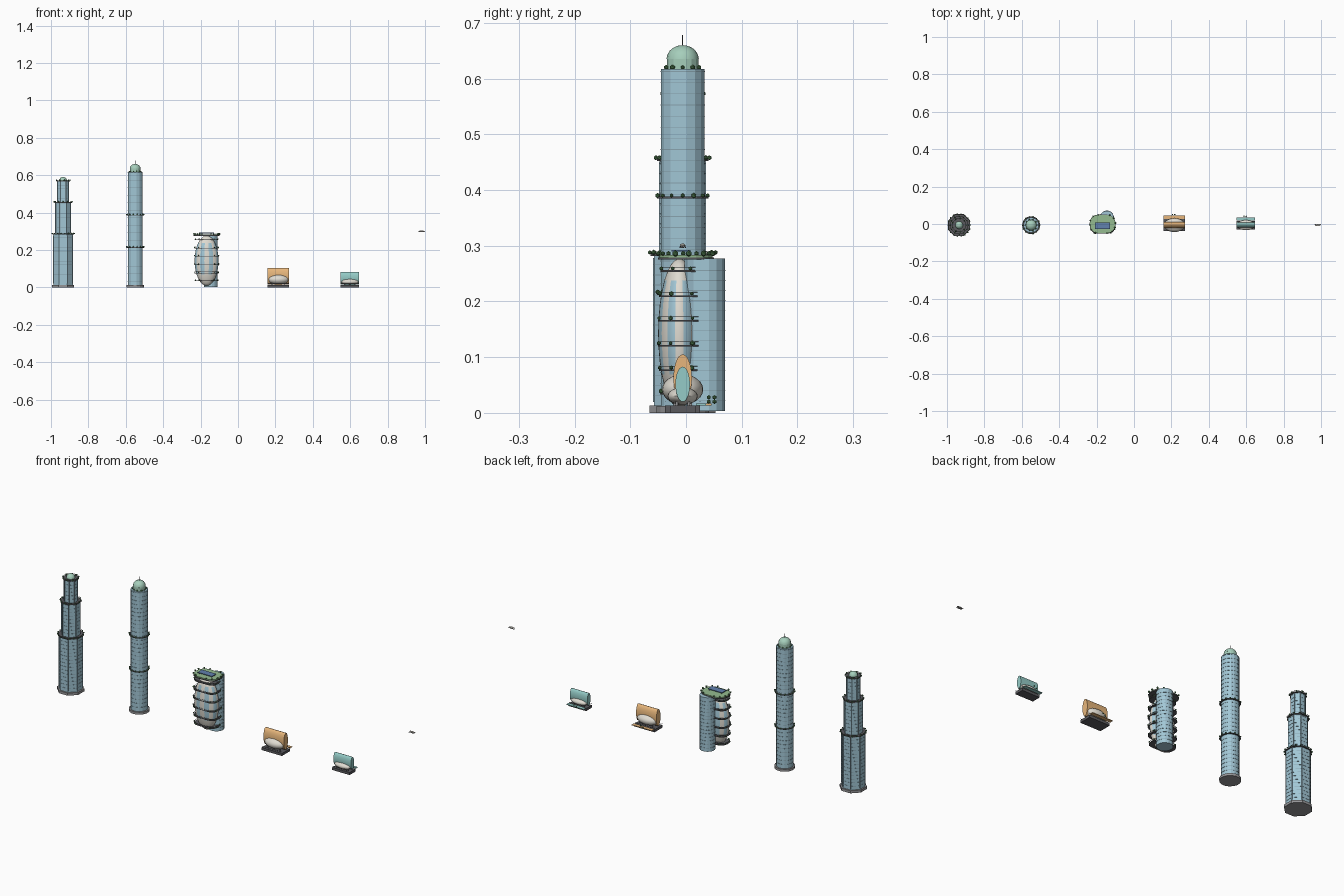
import bpy, bmesh, math, random
from mathutils import Matrix, Vector

if "Cube" in bpy.data.objects:
    bpy.data.objects.remove(bpy.data.objects["Cube"])
random.seed(4)
Y0 = -0.006


def material(name, r, g, b):
    m = bpy.data.materials.new(name)
    m.diffuse_color = (r, g, b, 1)
    m.use_nodes = True
    m.node_tree.nodes["Principled BSDF"].inputs["Base Color"].default_value = m.diffuse_color
    return m


GLASS = material("glass", .36, .57, .67)
TRIM = material("trim", .25, .37, .43)
DARK = material("dark", .10, .10, .11)
STONE = material("stone", .30, .30, .31)
CREAM = material("cream", .74, .71, .64)
LEAF = material("leaf", .08, .20, .08)
LAWN = material("lawn", .30, .50, .28)
DOME = material("dome", .38, .62, .50)
ORANGE = material("orange", .80, .47, .20)
TEAL = material("teal", .30, .60, .57)
SOLAR = material("solar", .12, .22, .42)


def finish(name, bm, *mats):
    bmesh.ops.recalc_face_normals(bm, faces=bm.faces)
    me = bpy.data.meshes.new(name)
    bm.to_mesh(me)
    bm.free()
    for m in mats:
        me.materials.append(m)
    ob = bpy.data.objects.new(name, me)
    bpy.context.collection.objects.link(ob)
    return ob


def ngon(cx, cy, r, n):
    return [(cx + r * math.cos(2 * math.pi * (i + .5) / n),
             cy + r * math.sin(2 * math.pi * (i + .5) / n)) for i in range(n)]


def rrect(cx, cy, hx, hy, r, k=5):
    pts = []
    for q, (sx, sy) in enumerate([(1, 1), (-1, 1), (-1, -1), (1, -1)]):
        for i in range(k + 1):
            a = math.pi / 2 * (q + i / k)
            pts.append((cx + sx * (hx - r) + r * math.cos(a),
                        cy + sy * (hy - r) + r * math.sin(a)))
    return pts


def prisms(name, items, mat):
    # each item: outline, bottom, top
    bm = bmesh.new()
    for pts, z0, z1 in items:
        f = bm.faces.new([bm.verts.new((x, y, z0)) for x, y in pts])
        g = bmesh.ops.extrude_face_region(bm, geom=[f], use_keep_orig=True)
        for v in g["geom"]:
            if isinstance(v, bmesh.types.BMVert):
                v.co.z = z1
    return finish(name, bm, mat)


def rings(name, items, mat):
    # each item: outer outline, inner outline, bottom, top
    bm = bmesh.new()
    for out, inn, z0, z1 in items:
        loops = [[bm.verts.new((x, y, z)) for x, y in p]
                 for p, z in ((out, z0), (out, z1), (inn, z1), (inn, z0))]
        n = len(out)
        for a in range(4):
            A, B = loops[a], loops[(a + 1) % 4]
            for i in range(n):
                j = (i + 1) % n
                bm.faces.new((A[i], A[j], B[j], B[i]))
    return finish(name, bm, mat)


def boxes(name, items, mat):
    bm = bmesh.new()
    for c, s in items:
        bmesh.ops.create_cube(bm, size=1, matrix=Matrix.Translation(c) @ Matrix.Diagonal((*s, 1)))
    return finish(name, bm, mat)


def balls(name, items, mat):
    bm = bmesh.new()
    for p, r in items:
        bmesh.ops.create_icosphere(bm, subdivisions=1, radius=r, matrix=Matrix.Translation(p))
    return finish(name, bm, mat)


def ellipsoid(name, c, s, mat, u=24, v=12, cut=False):
    bm = bmesh.new()
    bmesh.ops.create_uvsphere(bm, u_segments=u, v_segments=v, radius=1,
                              matrix=Matrix.Translation(c) @ Matrix.Diagonal((*s, 1)))
    if cut:
        bmesh.ops.bisect_plane(bm, geom=bm.verts[:] + bm.edges[:] + bm.faces[:],
                               plane_co=c, plane_no=(0, 0, -1), clear_outer=True)
    return finish(name, bm, mat)


def tree_ring(name, cx, cy, r, z, n):
    balls(name, [((cx + r * math.cos(2 * math.pi * i / n), cy + r * math.sin(2 * math.pi * i / n), z),
                  random.uniform(.0035, .005)) for i in range(n)], LEAF)


def floors(name, cx, cy, r, n, z0, z1, step):
    k = int((z1 - z0) / step)
    prisms(name, [(ngon(cx, cy, r + .001, n), z0 + i * step, z0 + i * step + .0012)
                  for i in range(1, k + 1)], TRIM)


# Stepped tower with planted terraces
AX = -.935
prisms("stepped_tower_base", [(ngon(AX, Y0, .064, 8), 0, .013)], STONE)
for i, (r, z0, z1) in enumerate([(.056, .013, .285), (.044, .285, .455), (.033, .455, .57)]):
    prisms(f"stepped_tower_body_{i}", [(ngon(AX, Y0, r, 8), z0, z1)], GLASS)
    floors(f"stepped_tower_floors_{i}", AX, Y0, r, 8, z0, z1 - .005, .018)
    boxes(f"stepped_tower_fins_{i}",
          [((x, y, (z0 + z1) / 2), (.003, .003, (z1 - z0) * .95)) for x, y in ngon(AX, Y0, r, 8)], TRIM)
    prisms(f"stepped_tower_terrace_{i}", [(ngon(AX, Y0, r + .006, 8), z1 - .003, z1 + .001)], DARK)
    rings(f"stepped_tower_rail_{i}", [(ngon(AX, Y0, r + .006, 8), ngon(AX, Y0, r + .005, 8), z1 + .004, z1 + .005)], DARK)
    tree_ring(f"stepped_tower_trees_{i}", AX, Y0, r + .004, z1 + .003, (18, 12, 9)[i])
ellipsoid("stepped_tower_dome", (AX, Y0, .57), (.021, .021, .021), DOME, 16, 8, True)

# Slim round tower with dome and mast
BX = -.55
prisms("round_tower_base", [(ngon(BX, Y0, .048, 16), 0, .012)], STONE)
prisms("round_tower_body", [(ngon(BX, Y0, .04, 16), .012, .617)], GLASS)
floors("round_tower_floors", BX, Y0, .04, 16, .012, .617, .02)
for i, z in enumerate((.215, .388)):
    prisms(f"round_tower_terrace_{i}", [(ngon(BX, Y0, .047, 16), z - .003, z)], DARK)
    tree_ring(f"round_tower_trees_{i}", BX, Y0, .046, z + .002, 14)
prisms("round_tower_drum", [(ngon(BX, Y0, .029, 16), .617, .635)], DOME)
ellipsoid("round_tower_dome", (BX, Y0, .635), (.029, .029, .025), DOME, 16, 10, True)
tree_ring("round_tower_roof_trees", BX, Y0, .031, .62, 10)
prisms("round_tower_mast", [(ngon(BX, Y0, .0008, 6), .655, .678)], DARK)

# Balcony block: bulging shell, glass cylinder behind, slabs and roof garden
CX, CY = -.168, -.012
bm = bmesh.new()
bmesh.ops.create_uvsphere(bm, u_segments=32, v_segments=16, radius=1)
for v in bm.verts:
    v.co = Vector((CX + .064 * v.co.x, CY + .038 * v.co.y, .143 + .134 * v.co.z))
for f in bm.faces:
    c = f.calc_center_median()
    a = int((math.atan2((c.y - CY) / .038, (c.x - CX) / .064) % (2 * math.pi)) / (2 * math.pi) * 32)
    f.material_index = int(a % 4 in (1, 2) and .06 < c.z < .23)
finish("balcony_block_shell", bm, CREAM, GLASS)
prisms("balcony_block_glass_core", [(ngon(-.145, .034, .037, 16), .003, .277)], GLASS)
floors("balcony_block_core_floors", -.145, .034, .037, 16, .003, .27, .018)
slabs, rails, trees = [], [], []
for z in (.035, .077, .121, .166, .21, .255):
    t = (z - .143) / .134
    e = .006 * (1 - t * t)
    o = rrect(CX, CY + .004, .060 + e, .036 + e, .032)
    slabs.append((o, z - .002, z + .001))
    rails.append((o, rrect(CX, CY + .004, .059 + e, .035 + e, .031), z + .006, z + .0072))
    trees += [((x, y, z + .004), random.uniform(.003, .005)) for x, y in o[1::3]]
prisms("balcony_slabs", slabs, DARK)
rings("balcony_rails", rails, DARK)
balls("balcony_plants", trees, LEAF)
roof = rrect(CX, 0, .069, .05, .045)
prisms("roof_slab", [(roof, .275, .279)], DARK)
prisms("roof_lawn", [(rrect(CX, 0, .067, .048, .043), .279, .283)], LAWN)
balls("roof_trees", [((x, y, .286), random.uniform(.004, .006)) for x, y in roof[::2]], LEAF)
boxes("roof_solar_panel", [((CX, -.009, .291), (.08, .034, .003))], SOLAR)
boxes("roof_solar_posts", [((CX + sx * .035, -.009 + sy * .013, .286), (.002, .002, .009))
                           for sx in (-1, 1) for sy in (-1, 1)], DARK)


# Vaulted pavilions: tall elliptical barrel over a rounded pod
def pavilion(name, cx, hx, top, hy, pod, mat):
    zb = .02
    zc, hz = (top + zb) / 2, (top - zb) / 2
    bm = bmesh.new()
    ring = [bm.verts.new((cx - hx, Y0 + hy * math.cos(2 * math.pi * i / 28),
                          zc + hz * math.sin(2 * math.pi * i / 28))) for i in range(28)]
    g = bmesh.ops.extrude_face_region(bm, geom=[bm.faces.new(ring)], use_keep_orig=True)
    bmesh.ops.translate(bm, vec=(2 * hx, 0, 0), verts=[v for v in g["geom"] if isinstance(v, bmesh.types.BMVert)])
    finish(name + "_vault", bm, mat)
    py, pz, pc = pod
    ellipsoid(name + "_pod", (cx, Y0, pc), (hx, py, pz), CREAM)
    boxes(name + "_base", [((cx, Y0, .0065), (2 * hx, 1.7 * py, .013))], DARK)
    boxes(name + "_columns", [((cx + sx * hx * .6, Y0 + sy * py * .4, .02), (.004, .004, .016))
                              for sx in (-1, 1) for sy in (-1, 1)], STONE)
    boxes(name + "_rails", [((cx, Y0 + s * py * .84, .02), (2 * hx, .001, .001)) for s in (-1, 1)], DARK)
    boxes(name + "_rear_deck", [((cx, Y0 + py + .006, .015), (2 * hx, .018, .003))], mat)
    balls(name + "_trees", [((cx - .01 + i * .012, Y0 + py + .02, .02 + .008 * (i % 2)), .004)
                            for i in range(2)], LEAF)


pavilion("orange_pavilion", .216, .057, .105, .0165, (.037, .027, .042), ORANGE)
pavilion("teal_pavilion", .598, .049, .083, .013, (.027, .016, .030), TEAL)

# Small hovering craft
ellipsoid("craft_hull", (.982, Y0, .3), (.016, .005, .004), CREAM, 12, 8)
boxes("craft_skids", [((.982, Y0 + s * .005, .297), (.034, .0015, .0015)) for s in (-1, 1)], DARK)
boxes("craft_wings", [((.982 + s * .009, Y0, .299), (.004, .012, .001)) for s in (-1, 1)], DARK)

# Crisp edges on curved parts
for ob in bpy.data.objects:
    ob.select_set(any(k in ob.name for k in ("dome", "pod", "shell", "vault", "hull")))
    if ob.select_get():
        bpy.context.view_layer.objects.active = ob
bpy.ops.object.shade_smooth_by_angle(angle=math.radians(30))
